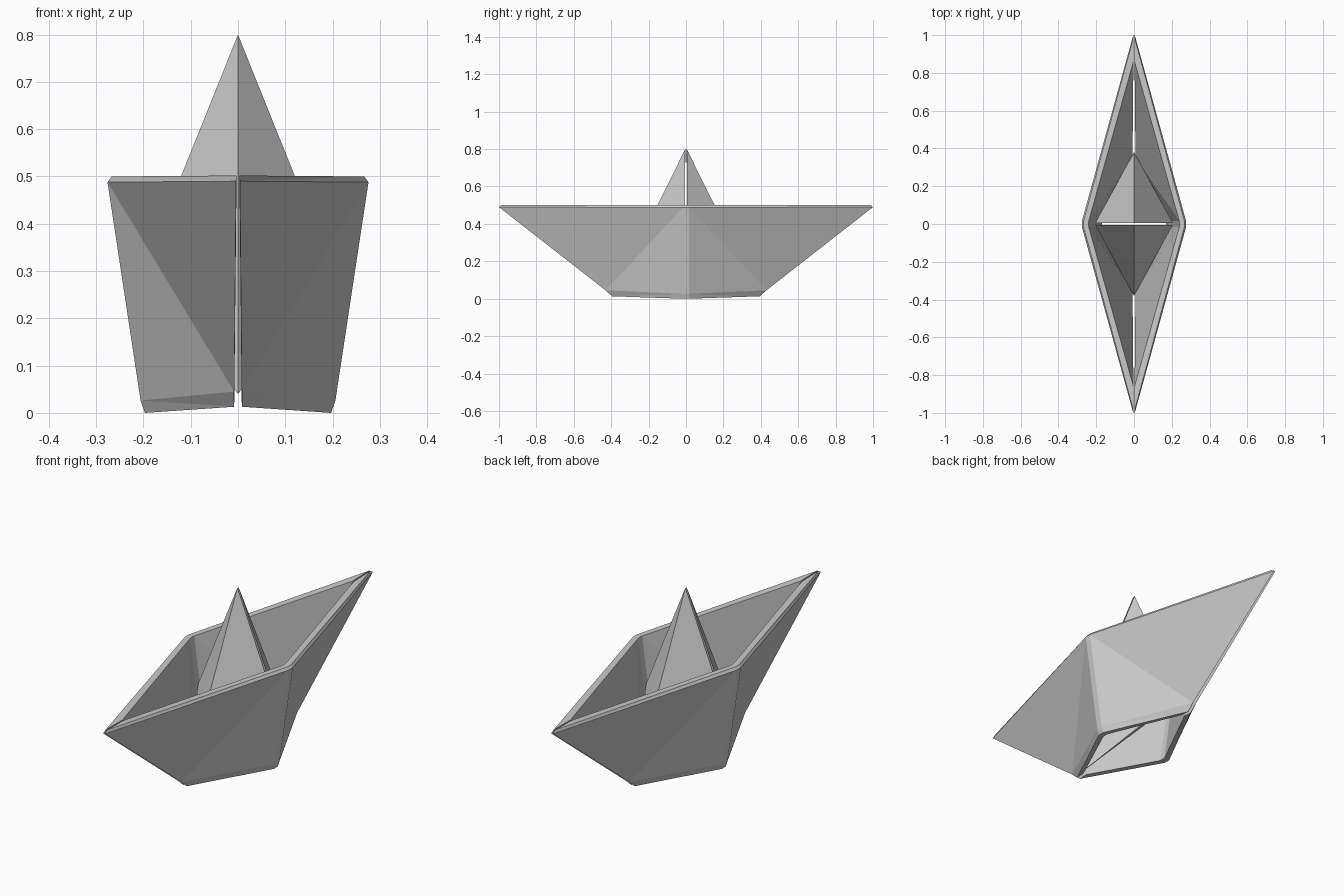
import bpy, bmesh

if "Cube" in bpy.data.objects:
    bpy.data.objects.remove(bpy.data.objects["Cube"])


def make_object(name, bm, mirror_axis):
    bmesh.ops.recalc_face_normals(bm, faces=bm.faces)
    mesh = bpy.data.meshes.new(name)
    bm.to_mesh(mesh)
    bm.free()
    ob = bpy.data.objects.new(name, mesh)
    bpy.context.collection.objects.link(ob)
    mod = ob.modifiers.new("Mirror", 'MIRROR')
    mod.use_axis = [axis == mirror_axis for axis in "XYZ"]
    mod.use_mirror_merge = False
    return ob


# Hull side: rows run around the wall thickness
# (side x, side z, tip x, tip y, tip z)
rows = [
    (0.197, 0.000, 0.008, 0.395, 0.013),   # bottom lip, outer
    (0.206, 0.026, 0.008, 0.430, 0.045),   # chamfer
    (0.276, 0.488, 0.004, 1.000, 0.490),   # rim, outer
    (0.267, 0.500, 0.003, 0.985, 0.502),   # rounded rim
    (0.240, 0.500, 0.003, 0.860, 0.500),   # rim, inner
    (0.170, 0.002, 0.008, 0.350, 0.015),   # bottom lip, inner
]
bm = bmesh.new()
grid = []
for sx, sz, tx, ty, tz in rows:
    points = [(tx, -ty, tz), (sx, -0.015, sz), (sx, 0.015, sz), (tx, ty, tz)]
    grid.append([bm.verts.new(p) for p in points])
for i, low in enumerate(grid):
    high = grid[(i + 1) % len(grid)]
    if i == 4:                              # inner wall runs downward
        low, high = high, low
    bm.faces.new((low[1], low[2], high[2], high[1]))
    for tip, side in ((0, 1), (3, 2)):      # fold from rim side to base tip
        bm.faces.new((low[tip], low[side], high[side]))
        bm.faces.new((low[tip], high[side], high[tip]))
for tip in (0, 3):                          # thin seam faces at bow and stern
    bm.faces.new([row[tip] for row in grid])
make_object("hull_side", bm, "X")

# Centre peak: a folded panel with thickness, mirrored front to back
bm = bmesh.new()
outer = [(0, -0.004, 0.80), (-0.205, -0.006, 0.29), (0, -0.38, 0.04), (0.205, -0.006, 0.29)]
inner = [(0, -0.004, 0.73), (-0.178, -0.006, 0.28), (0, -0.345, 0.04), (0.178, -0.006, 0.28)]
out = [bm.verts.new(p) for p in outer]
inn = [bm.verts.new(p) for p in inner]
for ring in (out, inn):
    bm.faces.new((ring[0], ring[1], ring[2]))
    bm.faces.new((ring[0], ring[2], ring[3]))
for i in range(4):
    j = (i + 1) % 4
    bm.faces.new((out[i], out[j], inn[j], inn[i]))
make_object("centre_peak", bm, "Y")
